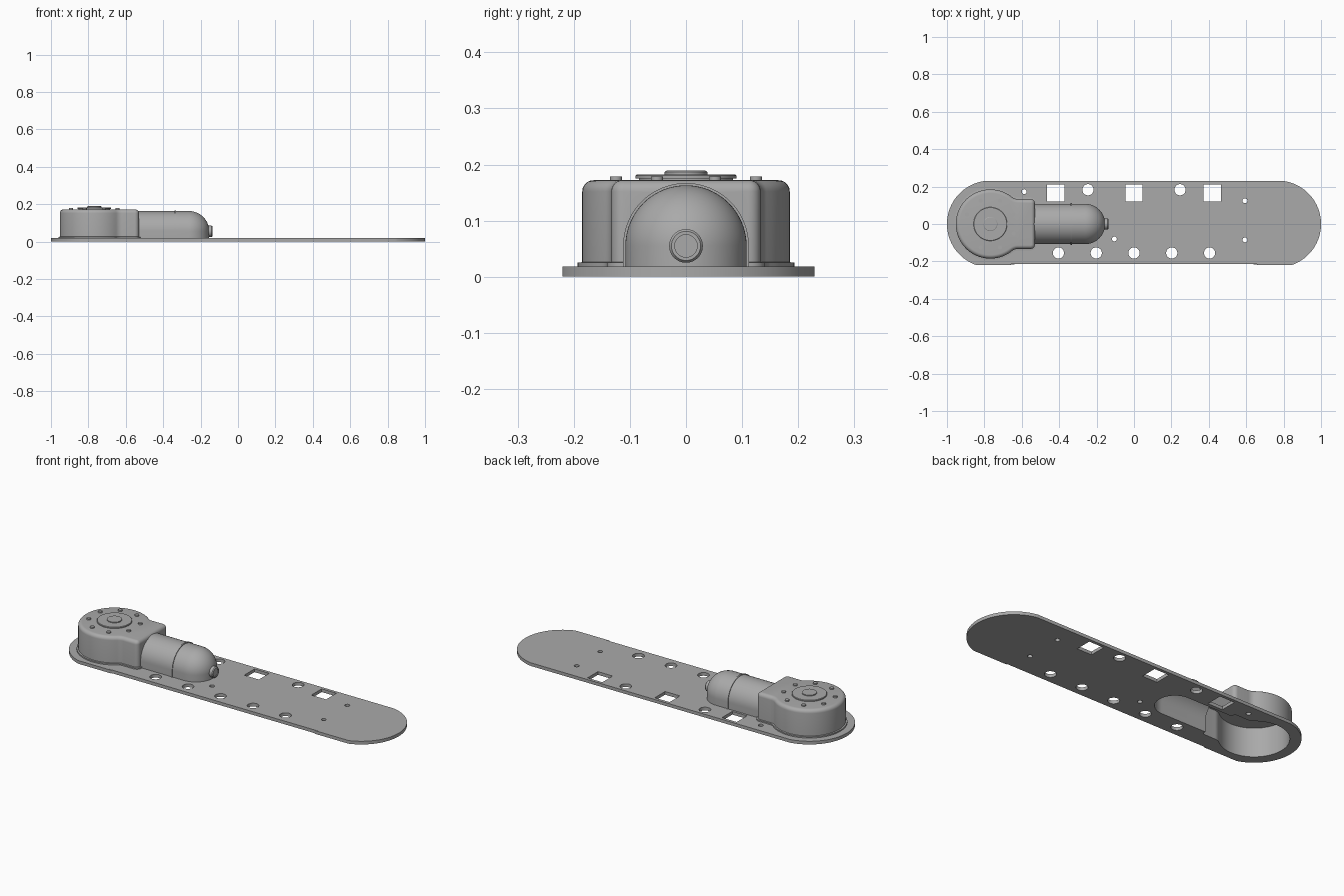
import bpy
import bmesh
from math import sin, cos, pi, sqrt, atan2, asin
from mathutils import Matrix

cube = bpy.data.objects.get("Cube")
if cube:
    bpy.data.objects.remove(cube)

grey = bpy.data.materials.new("metal_grey")
grey.use_nodes = True
grey.diffuse_color = (0.4, 0.4, 0.4, 1)
grey.node_tree.nodes["Principled BSDF"].inputs["Base Color"].default_value = (0.4, 0.4, 0.4, 1)

HUB_X = -0.768      # gearbox axis
DECK = 0.018        # plate thickness
AXIS_Z = 0.055      # motor axis height


def loft(name, rings):
    """Closed solid through rings with equal point counts."""
    bm = bmesh.new()
    loops = [[bm.verts.new(p) for p in ring] for ring in rings]
    for a, b in zip(loops, loops[1:]):
        for i in range(len(a)):
            j = (i + 1) % len(a)
            bm.faces.new((a[i], a[j], b[j], b[i]))
    bm.faces.new(loops[0])
    bm.faces.new(loops[-1])
    bmesh.ops.recalc_face_normals(bm, faces=bm.faces)
    mesh = bpy.data.meshes.new(name)
    bm.to_mesh(mesh)
    bm.free()
    mesh.materials.append(grey)
    obj = bpy.data.objects.new(name, mesh)
    bpy.context.collection.objects.link(obj)
    return obj


def arc(cx, cy, r, a0, a1, n):
    return [(cx + r * cos(a0 + (a1 - a0) * i / n), cy + r * sin(a0 + (a1 - a0) * i / n))
            for i in range(n + 1)]


def fillet(r, w, f):
    """Offset and angle of a concave fillet between a circle and a straight side."""
    dx = sqrt((r + f) ** 2 - (w + f) ** 2)
    return dx, atan2(w + f, dx)


def disc(name, x, y, profile, n=48):
    """Turned part about a vertical axis from (radius, z) pairs."""
    return loft(name, [[(x + r * cos(2 * pi * i / n), y + r * sin(2 * pi * i / n), z)
                        for i in range(n)] for r, z in profile])


def finish(obj, cutters=()):
    bpy.ops.object.select_all(action="DESELECT")
    obj.select_set(True)
    bpy.context.view_layer.objects.active = obj
    for cutter in cutters:
        mod = obj.modifiers.new("cut", "BOOLEAN")
        mod.operation = "DIFFERENCE"
        mod.solver = "EXACT"
        mod.object = cutter
        bpy.ops.object.modifier_apply(modifier=mod.name)
    bpy.ops.object.shade_smooth_by_angle(angle=pi / 6)


# Gearbox housing: round body blended into a square neck, inset by d
def housing_ring(d, z):
    r, w, f, c, end = 0.185, 0.133, 0.05, 0.022, -0.53
    dx, ang = fillet(r, w, f)
    half = arc(HUB_X, 0, r - d, pi, ang, 32)
    half += arc(HUB_X + dx, w + f, f + d, ang + pi, 1.5 * pi, 8)
    half += arc(end - c, w - c, c - d, pi / 2, 0, 6)
    pts = half + [(x, -y) for x, y in reversed(half[1:])]
    return [(x, y, z) for x, y in pts]


TOP, ROUND = 0.172, 0.02
steps = [(-0.008, DECK - 0.002), (-0.008, 0.025), (0, 0.026)]
steps += [(ROUND * (1 - cos(a)), TOP - ROUND + ROUND * sin(a))
          for a in [i * pi / 12 for i in range(7)]]
housing = loft("gearbox_housing", [housing_ring(d, z) for d, z in steps])
housing_core = loft("housing_core", [housing_ring(0.01, -0.05), housing_ring(0.01, TOP - 0.01)])


# Motor cover: arched section with straight legs and a domed end
def motor_ring(x, r, base):
    pts = arc(0, AXIS_Z, r, 0, pi, 40)
    return [(x, r, base)] + [(x, y, z) for y, z in pts] + [(x, -r, base)]


def motor_shell(name, start, r, base, band=False):
    dome = -0.262
    prof = [(start, r)]
    if band:
        prof += [(-0.339, r), (-0.339, r + 0.004), (-0.331, r + 0.004), (-0.331, r)]
    prof += [(dome + r * sin(a), r * cos(a)) for a in [i * pi / 33 for i in range(17)]]
    return loft(name, [motor_ring(x, rad, base) for x, rad in prof])


motor = motor_shell("motor_cover", -0.536, 0.108, DECK - 0.002, True)
motor_core = motor_shell("motor_core", -0.58, 0.1, -0.05)

# Base plate: two round ends joined by straight sides
R, FRONT, BACK, F = 0.232, 0.215, 0.229, 0.1
dx, ang = fillet(R, FRONT, F)
side = arc(-HUB_X - dx, -FRONT - F, F, pi / 2, pi - ang, 8)
side += arc(-HUB_X, 0, R, -ang, asin(BACK / R), 48)
outline = side + [(-x, y) for x, y in reversed(side)]
plate = loft("base_plate", [[(x, y, z) for x, y in outline] for z in (0, DECK)])

# Plate holes
cutters = [housing_core, motor_core]
round_holes = [(x, -0.155, 0.03) for x in (-0.404, -0.202, 0, 0.202, 0.404)]
round_holes += [(x, 0.183, 0.03) for x in (-0.246, 0.246)]
round_holes += [(-0.587, 0.173, 0.013), (-0.105, -0.08, 0.013),
                (0.593, 0.124, 0.013), (0.593, -0.085, 0.013)]
for x, y, r in round_holes:
    cutters.append(disc("hole_cutter", x, y, [(r, -0.05), (r, 0.05)], 32))
for x in (-0.418, 0, 0.418):
    s = 0.046
    square = [(x - s, 0.166 - s), (x + s, 0.166 - s), (x + s, 0.166 + s), (x - s, 0.166 + s)]
    cutters.append(loft("square_cutter", [[(a, b, z) for a, b in square] for z in (-0.05, 0.05)]))

finish(plate, cutters)
finish(housing, [housing_core, motor_core])
finish(motor, [motor_core])
for cutter in cutters:
    bpy.data.objects.remove(cutter)

# Output cap and boss
finish(disc("output_cap", HUB_X, 0, [(0.084, 0.168), (0.084, 0.175), (0.09, 0.175),
                                     (0.09, 0.18), (0.088, 0.182)], 64))
finish(disc("output_boss", HUB_X, 0, [(0.038, 0.178), (0.038, 0.187), (0.035, 0.189)]))

# Ring of cover bolts
for i in range(8):
    a = (i + 0.5) * pi / 4
    finish(disc("cover_bolt", HUB_X + 0.135 * cos(a), 0.135 * sin(a),
                [(0.011, 0.168), (0.011, 0.179)], 20))

# Shaft nub on the motor dome
nub = disc("motor_nub", 0, 0, [(0.03, -0.165), (0.03, -0.141), (0.026, -0.136),
                               (0.02, -0.136), (0.02, -0.139)])
nub.data.transform(Matrix.Translation((0, 0, AXIS_Z)) @ Matrix.Rotation(pi / 2, 4, "Y"))
finish(nub)
